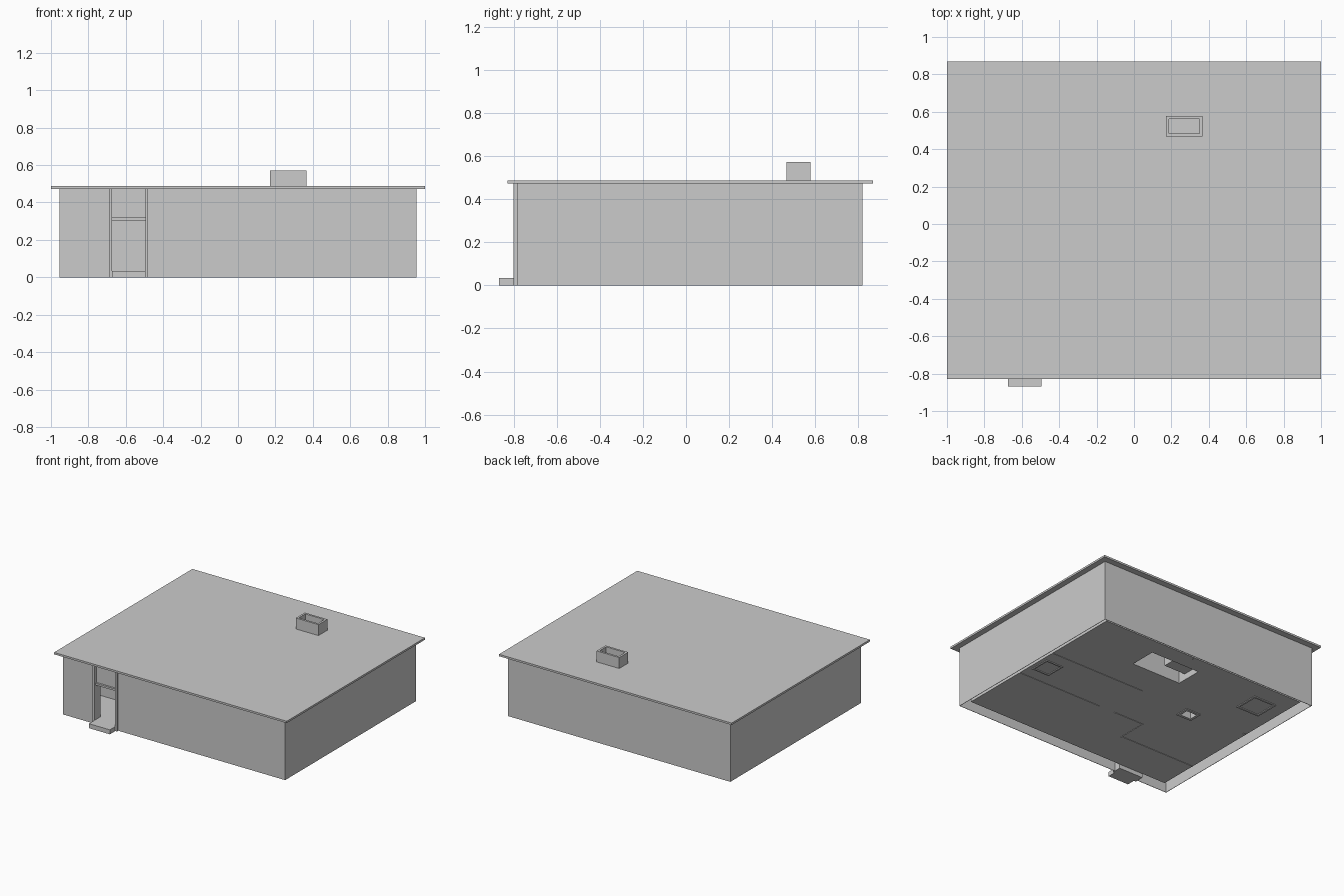
import bpy
import bmesh

if "Cube" in bpy.data.objects:
    bpy.data.objects.remove(bpy.data.objects["Cube"], do_unlink=True)

grey = bpy.data.materials.new("plain_grey")
grey.use_nodes = True
grey.diffuse_color = (0.6, 0.6, 0.6, 1)
grey.node_tree.nodes["Principled BSDF"].inputs["Base Color"].default_value = grey.diffuse_color


def finish(name, bm):
    bmesh.ops.recalc_face_normals(bm, faces=bm.faces)
    mesh = bpy.data.meshes.new(name)
    bm.to_mesh(mesh)
    bm.free()
    mesh.materials.append(grey)
    obj = bpy.data.objects.new(name, mesh)
    bpy.context.collection.objects.link(obj)
    return obj


def box(name, xs, ys, zs):
    """Box between the given low and high limits on each axis."""
    bm = bmesh.new()
    bmesh.ops.create_cube(bm, size=1)
    for v in bm.verts:
        v.co = [r[0] if c < 0 else r[1] for c, r in zip(v.co, (xs, ys, zs))]
    return finish(name, bm)


def ring(name, xs, ys, zs, t):
    """Four thin walls around a rectangle, open above and below."""
    bm = bmesh.new()
    loops = []
    for inset, z in ((0, zs[0]), (0, zs[1]), (t, zs[1]), (t, zs[0])):
        x0, x1, y0, y1 = xs[0] + inset, xs[1] - inset, ys[0] + inset, ys[1] - inset
        loops.append([bm.verts.new((x, y, z)) for x, y in
                      ((x0, y0), (x1, y0), (x1, y1), (x0, y1))])
    for a, b in zip(loops, loops[1:] + loops[:1]):
        for i in range(4):
            j = (i + 1) % 4
            bm.faces.new((a[i], a[j], b[j], b[i]))
    return finish(name, bm)


def cut(target, cutter):
    mod = target.modifiers.new("opening", 'BOOLEAN')
    mod.object = cutter
    mod.solver = 'EXACT'
    cutter.hide_render = True
    cutter.hide_viewport = True
    cutter.display_type = 'WIRE'


WALL = 0.472
FLOOR = 0.035
door = (-0.673, -0.494)
room_x, room_y = (-0.895, 0.895), (-0.73, 0.765)

# Hollow walls: outer skin and inner lining, both open at the doorway
opening = box("doorway_cutter", door, (-0.85, -0.65), (-0.1, 0.6))
cut(ring("outer_walls", (-0.955, 0.955), (-0.785, 0.82), (0, WALL), 0.003), opening)
cut(ring("inner_walls", room_x, room_y, (FLOOR - 0.003, WALL), 0.003), opening)

# Roof slab and hollow chimney
box("roof", (-1, 1), (-0.83, 0.868), (WALL, 0.487))
ring("chimney", (0.17, 0.365), (0.467, 0.577), (0.487, 0.572), 0.016)

# Thin floor, open below the fireplace and the hatch
floor = box("floor", room_x, room_y, (FLOOR - 0.003, FLOOR))
fireplace = ((-0.065, 0.36), (0.42, 0.63))
hatch = ((-0.445, -0.355), (0.09, 0.16))
for name, (xs, ys), top in (("fireplace", fireplace, WALL), ("hatch", hatch, 0.12)):
    cut(floor, box(name + "_cutter", xs, ys, (0, 0.3)))
    outer = [(r[0] - 0.003, r[1] + 0.003) for r in (xs, ys)]
    ring(name + "_lining", *outer, (FLOOR - 0.003, top), 0.003)
box("hatch_lid", *hatch, (0.115, 0.12))
box("hearth", (-0.065, 0.12), (0.48, 0.63), (0.08, 0.15))

# Partitions, showing slightly below the floor
for name, xs, ys in (
        ("side_partition", (0.06, 0.895), (0.16, 0.172)),
        ("side_partition_stub", (-0.895, -0.87), (0.16, 0.172)),
        ("back_partition_stub", (0.07, 0.082), (0.74, 0.765)),
        ("middle_partition", (0.16, 0.895), (-0.2, -0.188)),
        ("short_partition", (-0.25, 0.02), (-0.2, -0.188)),
        ("hall_partition", (-0.25, -0.238), (-0.43, -0.188)),
        ("entry_partition", (-0.895, -0.238), (-0.43, -0.418))):
    box(name, xs, ys, (FLOOR - 0.006, WALL))
box("entry_skirting", (-0.895, -0.25), (-0.436, -0.43), (FLOOR, 0.15))

# Shallow frames under the floor
for name, xs, ys, t in (
        ("back_floor_frame", (-0.79, -0.59), (0.425, 0.625), 0.015),
        ("side_floor_frame", (0.715, 0.865), (-0.09, 0.07), 0.012),
        ("hatch_frame", (-0.465, -0.335), (0.07, 0.18), 0.02)):
    ring(name, xs, ys, (FLOOR - 0.009, FLOOR - 0.002), t)

# Door frame, crossbar and panel above it
for name, xs in (("frame_right", (-0.69, door[0])), ("frame_left", (door[1], -0.48))):
    box(name, xs, (-0.802, -0.73), (0, WALL))
box("frame_crossbar", door, (-0.79, -0.75), (0.305, 0.32))
box("panel_over_door", door, (-0.775, -0.765), (0.32, WALL))

# Doorstep running through the wall to the floor
box("doorstep", door, (-0.868, -0.73), (0, FLOOR))
